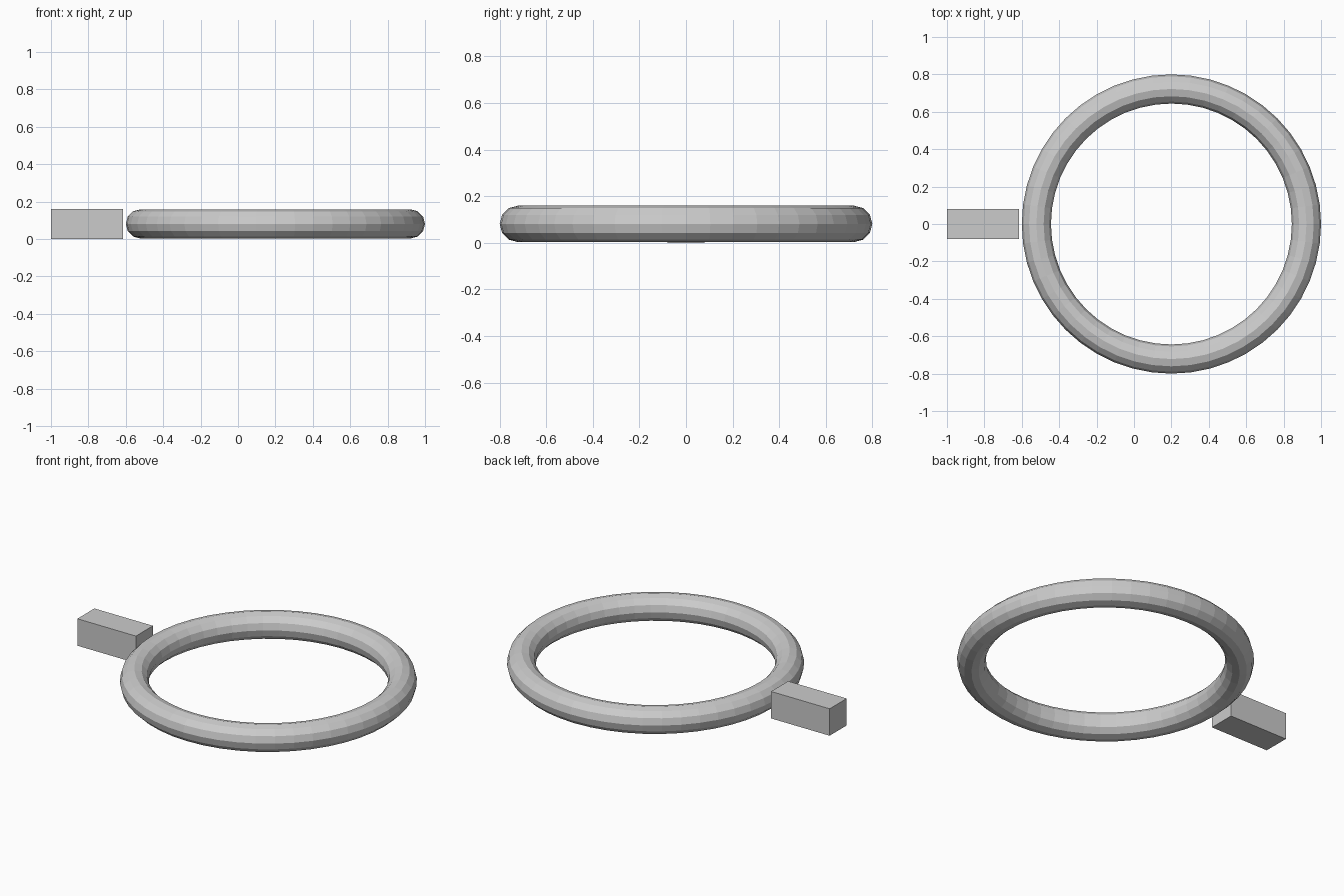
import bpy
import bmesh
from math import cos, sin, tau

if "Cube" in bpy.data.objects:
    bpy.data.objects.remove(bpy.data.objects["Cube"])

MAJOR, MINOR = 0.722, 0.078   # ring radius and tube radius
RING_SEGS, TUBE_SEGS = 48, 12
MID_Z = 0.08


def add_object(name, bm, location):
    bmesh.ops.recalc_face_normals(bm, faces=bm.faces)
    mesh = bpy.data.meshes.new(name)
    bm.to_mesh(mesh)
    bm.free()
    obj = bpy.data.objects.new(name, mesh)
    obj.location = location
    bpy.context.collection.objects.link(obj)
    return obj


# Faceted ring: a round tube section swept around z
bm = bmesh.new()
loops = []
for i in range(RING_SEGS):
    a = tau * i / RING_SEGS
    loop = []
    for j in range(TUBE_SEGS):
        b = tau * j / TUBE_SEGS
        r = MAJOR + MINOR * cos(b)
        loop.append(bm.verts.new((r * cos(a), r * sin(a), MINOR * sin(b))))
    loops.append(loop)
for i in range(RING_SEGS):
    p, q = loops[i], loops[(i + 1) % RING_SEGS]
    for j in range(TUBE_SEGS):
        k = (j + 1) % TUBE_SEGS
        bm.faces.new((p[j], q[j], q[k], p[k]))
add_object("ring", bm, (0.2, 0, MID_Z + 0.001))

# Square bar beside the ring, separated by a hairline gap
bm = bmesh.new()
bmesh.ops.create_cube(bm, size=1)
bmesh.ops.scale(bm, vec=(0.385, 0.16, 0.16), verts=bm.verts)
add_object("handle_bar", bm, (-0.8075, 0, MID_Z))
